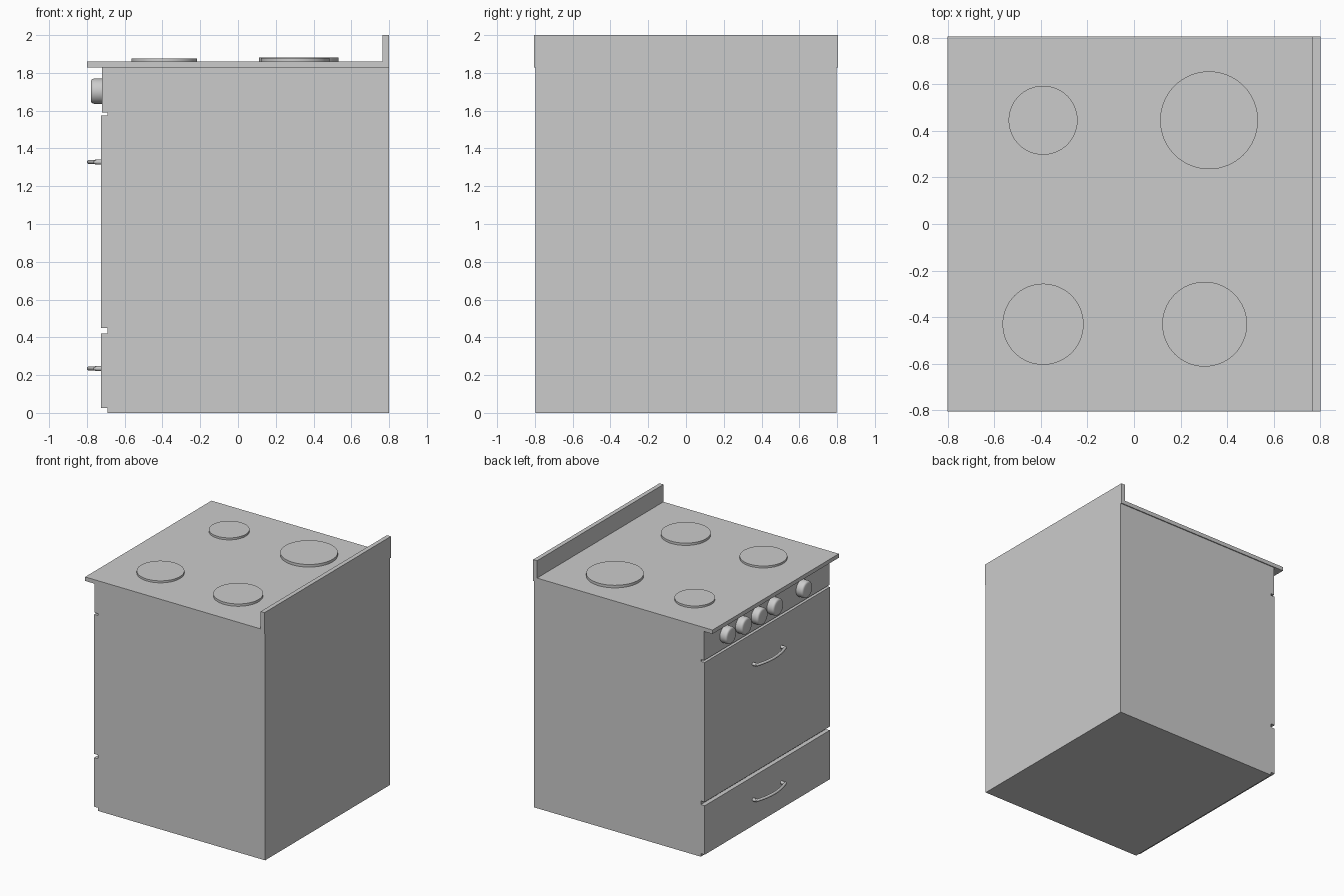
import bpy, bmesh, math
from mathutils import Matrix

if "Cube" in bpy.data.objects:
    bpy.data.objects.remove(bpy.data.objects["Cube"])


def finish(bm, name, smooth=False):
    bmesh.ops.recalc_face_normals(bm, faces=bm.faces)
    mesh = bpy.data.meshes.new(name)
    bm.to_mesh(mesh)
    bm.free()
    ob = bpy.data.objects.new(name, mesh)
    bpy.context.collection.objects.link(ob)
    if smooth:
        bpy.ops.object.select_all(action='DESELECT')
        ob.select_set(True)
        bpy.context.view_layer.objects.active = ob
        bpy.ops.object.shade_smooth_by_angle(angle=math.radians(35))
    return ob


def extrude_profile(name, points, half_width):
    """Extrude an x-z outline along y."""
    bm = bmesh.new()
    face = bm.faces.new([bm.verts.new((x, -half_width, z)) for x, z in points])
    new = bmesh.ops.extrude_face_region(bm, geom=[face])['geom']
    verts = [g for g in new if isinstance(g, bmesh.types.BMVert)]
    bmesh.ops.translate(bm, verts=verts, vec=(0, 2 * half_width, 0))
    return finish(bm, name)


def rect(x0, x1, z0, z1):
    return [(x0, z0), (x1, z0), (x1, z1), (x0, z1)]


def lathe(name, rings, matrix, sides=48):
    """Stack of (radius, height) circles, capped at both ends."""
    bm = bmesh.new()
    loops = [[bm.verts.new((r * math.cos(math.tau * i / sides),
                            r * math.sin(math.tau * i / sides), h))
              for i in range(sides)] for r, h in rings]
    for a, b in zip(loops, loops[1:]):
        for i in range(sides):
            j = (i + 1) % sides
            bm.faces.new((a[i], a[j], b[j], b[i]))
    bm.faces.new(loops[0])
    bm.faces.new(loops[-1])
    bm.transform(matrix)
    return finish(bm, name, True)


# Cabinet, with the control panel stepping forward at the top
extrude_profile("cabinet", [(-0.69, 0), (0.8, 0), (0.8, 1.83), (-0.72, 1.83),
                            (-0.72, 1.59), (-0.69, 1.59)], 0.797)

# Cooktop plate with raised splashback
extrude_profile("cooktop", [(-0.8, 1.828), (0.8, 1.828), (0.8, 2.0), (0.765, 2.0),
                            (0.765, 1.86), (-0.8, 1.86)], 0.805)

# Oven door and drawer fronts
extrude_profile("oven_door", rect(-0.725, -0.688, 0.45, 1.575), 0.797)
extrude_profile("drawer_front", rect(-0.725, -0.688, 0.025, 0.42), 0.797)

# Hotplates
for i, (x, y, r, top) in enumerate([(-0.39, 0.445, 0.148, 1.876), (0.322, 0.445, 0.21, 1.881),
                                    (-0.39, -0.43, 0.174, 1.876), (0.303, -0.43, 0.182, 1.879)]):
    lathe(f"hotplate_{i + 1}", [(r, 1.855), (r, top)], Matrix.Translation((x, y, 0)), 64)

# Control knobs, turned to face the door side
turn = Matrix.Rotation(-math.pi / 2, 4, 'Y')
knob = [(0.067, -0.005), (0.067, 0.04), (0.065, 0.05), (0.060, 0.056), (0.052, 0.059)]
for i, y in enumerate([0.53, 0.33, 0.13, -0.07, -0.44]):
    lathe(f"knob_{i + 1}", knob, Matrix.Translation((-0.72, y, 1.703)) @ turn, 40)


# Bowed handles on two short posts
def handle(name, z):
    half, n, sides, r = 0.19, 16, 12, 0.011
    path = []
    for k in range(n + 1):
        t = -1 + 2 * k / n
        path.append((-0.789 + 0.035 * t * t, half * t))
    bm = bmesh.new()
    rings = []
    for k, (x, y) in enumerate(path):
        slope = math.atan(0.07 * (-1 + 2 * k / n) / half)
        rings.append([bm.verts.new((x + r * math.cos(a) * math.cos(slope),
                                    y - r * math.cos(a) * math.sin(slope),
                                    z + r * math.sin(a)))
                      for a in (math.tau * i / sides for i in range(sides))])
    for a, b in zip(rings, rings[1:]):
        for i in range(sides):
            j = (i + 1) % sides
            bm.faces.new((a[i], a[j], b[j], b[i]))
    bm.faces.new(rings[0])
    bm.faces.new(rings[-1])
    finish(bm, name + "_bar", True)
    for side, y in (("left", 0.18), ("right", -0.18)):
        lathe(f"{name}_post_{side}", [(0.013, -0.005), (0.013, 0.035)],
              Matrix.Translation((-0.722, y, z)) @ turn, 16)


handle("door_handle", 1.328)
handle("drawer_handle", 0.235)
